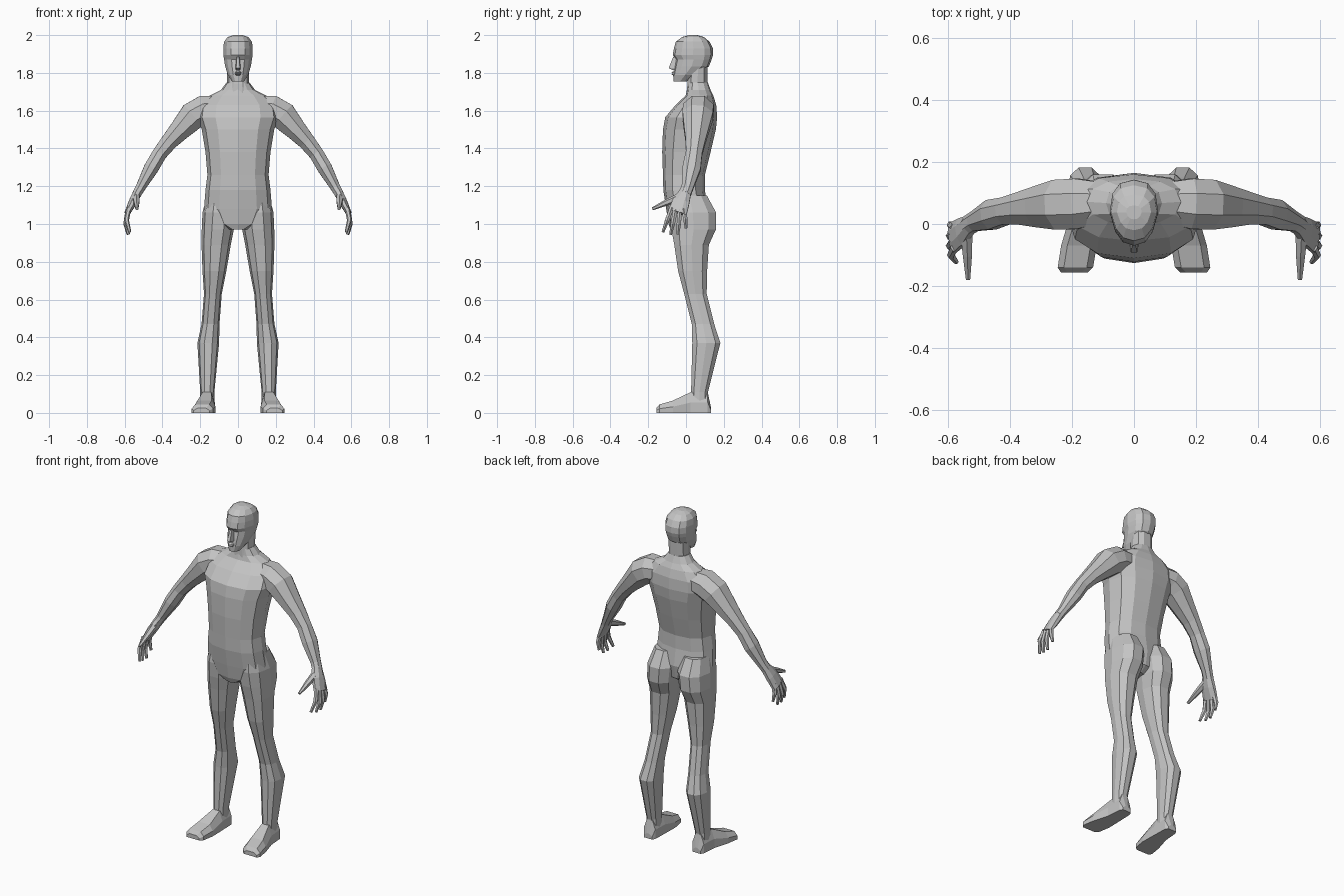
import bpy, bmesh, math
from mathutils import Vector

mat = bpy.data.materials.new("plain_grey")
mat.diffuse_color = (0.55, 0.55, 0.55, 1)


def loft(name, rings, mirror=False):
    """Skin a list of equal-sized point rings, cap both ends, optionally mirror in x."""
    bm = bmesh.new()
    vs = [[bm.verts.new(p) for p in r] for r in rings]
    n = len(vs[0])
    for a, b in zip(vs, vs[1:]):
        for i in range(n):
            bm.faces.new((a[i], a[(i + 1) % n], b[(i + 1) % n], b[i]))
    bm.faces.new(vs[0])
    bm.faces.new(vs[-1])
    bmesh.ops.recalc_face_normals(bm, faces=bm.faces)
    me = bpy.data.meshes.new(name)
    bm.to_mesh(me)
    bm.free()
    me.materials.append(mat)
    ob = bpy.data.objects.new(name, me)
    bpy.context.collection.objects.link(ob)
    if mirror:
        ob.modifiers.new("mirror", 'MIRROR').use_mirror_merge = False
    return ob


def spow(v, e):
    return math.copysign(abs(v) ** e, v)


def level(z, x0, x1, y0, y1, n=12, e=0.85, taper=0.0):
    """Horizontal rounded ring; taper narrows the front."""
    pts = []
    for i in range(n):
        a = 2 * math.pi * i / n
        c, s = spow(math.cos(a), e), spow(math.sin(a), e)
        w = (x1 - x0) / 2 * (1 - taper * max(0, -s))
        pts.append(((x0 + x1) / 2 + w * c, (y0 + y1) / 2 + (y1 - y0) / 2 * s, z))
    return pts


def tube(name, stations, n=8, ref=(0, 1, 0)):
    """Limb along a path; station = x, y, z, radius along ref, radius across."""
    ctr = [Vector(s[:3]) for s in stations]
    rings = []
    for i, s in enumerate(stations):
        t = (ctr[min(i + 1, len(ctr) - 1)] - ctr[max(i - 1, 0)]).normalized()
        u = Vector(ref)
        u = (u - t * u.dot(t)).normalized()
        v = t.cross(u)
        rings.append([ctr[i] + u * s[3] * math.cos(2 * math.pi * (k + .5) / n)
                      + v * s[4] * math.sin(2 * math.pi * (k + .5) / n) for k in range(n)])
    return loft(name, rings, True)


# torso: z, half width, front y, back y
torso = [(.97, .05, -.082, .06), (1.0, .13, -.092, .10), (1.08, .18, -.105, .115),
         (1.18, .172, -.12, .10), (1.26, .162, -.122, .10), (1.38, .172, -.126, .13),
         (1.5, .192, -.122, .158), (1.565, .215, -.11, .165), (1.63, .205, -.055, .16),
         (1.68, .15, -.002, .145), (1.71, .09, .005, .13), (1.75, .06, .01, .115)]
loft("torso", [level(z, -w, w, f, b) for z, w, f, b in torso])

# neck
loft("neck", [level(z, -w, w, f, b, 10) for z, w, f, b in
              [(1.66, .075, 0, .13), (1.74, .058, .005, .115), (1.84, .058, .015, .115)]])

# head: recessed eye line below the brow, tapered face
head = [(1.755, .032, -.066, .005), (1.79, .054, -.068, .06), (1.835, .068, -.062, .122),
        (1.872, .074, -.054, .136), (1.895, .078, -.070, .143), (1.93, .078, -.064, .142),
        (1.965, .074, -.054, .125), (1.99, .055, -.02, .095), (2.0, .025, .015, .06)]
loft("head", [level(z, -w, w, f, b, 12, .8, .22) for z, w, f, b in head])

# nose and lips
loft("nose", [[(-w, -.04, z), (w, -.04, z), (w * .6, y, z), (-w * .6, y, z)] for z, w, y in
              [(1.815, .015, -.07), (1.825, .017, -.092), (1.885, .009, -.068)]])
loft("lips", [[(-w, -.04, z), (w, -.04, z), (w * .5, y, z), (-w * .5, y, z)] for z, w, y in
              [(1.785, .018, -.066), (1.793, .024, -.077), (1.797, .026, -.07),
               (1.801, .024, -.078), (1.81, .014, -.068)]])

# legs: z, inner x, outer x, front y, back y
leg = [(1.15, .03, .165, -.08, .115), (1.06, .012, .188, -.092, .165), (.97, .022, .192, -.082, .163),
       (.89, .038, .193, -.066, .125), (.75, .062, .188, -.045, .115), (.63, .086, .18, -.012, .112),
       (.47, .098, .193, .028, .152), (.37, .10, .215, .03, .185), (.11, .125, .2, .025, .118),
       (.04, .125, .2, .025, .12)]
loft("leg", [level(z, a, b, f, k, 10) for z, a, b, f, k in leg], True)

# feet: y, inner x, outer x, top z
foot = [(.132, .135, .19, .03), (.115, .125, .2, .11), (.025, .122, .207, .11),
        (-.07, .12, .235, .065), (-.14, .132, .246, .045), (-.157, .15, .235, .025)]
loft("foot", [[(a, y, 0), (b, y, 0), (b, y, t * .5), (b - .02, y, t), (a + .02, y, t), (a, y, t * .5)]
              for y, a, b, t in foot], True)

# arms
tube("arm", [(.10, .07, 1.615, .07, .07), (.18, .065, 1.605, .088, .082), (.24, .062, 1.572, .087, .080),
             (.31, .055, 1.495, .07, .06), (.365, .05, 1.435, .056, .048), (.415, .042, 1.372, .047, .042),
             (.46, .03, 1.295, .052, .042), (.515, .008, 1.195, .034, .028), (.535, -.005, 1.16, .034, .026)])

# hands
tube("palm", [(.527, 0, 1.175, .032, .026), (.555, -.025, 1.12, .048, .024), (.585, -.045, 1.06, .054, .016)])
fingers = {
    "index_finger": [(.578, -.075, 1.085), (.59, -.10, 1.02), (.573, -.122, .957)],
    "middle_finger": [(.582, -.056, 1.075), (.594, -.07, 1.0), (.58, -.082, .945)],
    "ring_finger": [(.582, -.033, 1.075), (.594, -.038, 1.0), (.582, -.043, .945)],
    "little_finger": [(.58, -.012, 1.08), (.591, -.003, 1.025), (.582, .0, .978)]}
for name, pts in fingers.items():
    tube(name, [(*p, r, r) for p, r in zip(pts, (.014, .013, .008))], 6)
tube("thumb", [(*p, r, r) for p, r in zip(
    [(.54, -.03, 1.145), (.537, -.10, 1.115), (.535, -.178, 1.08)], (.022, .017, .008))], 6, (1, 0, 0))
